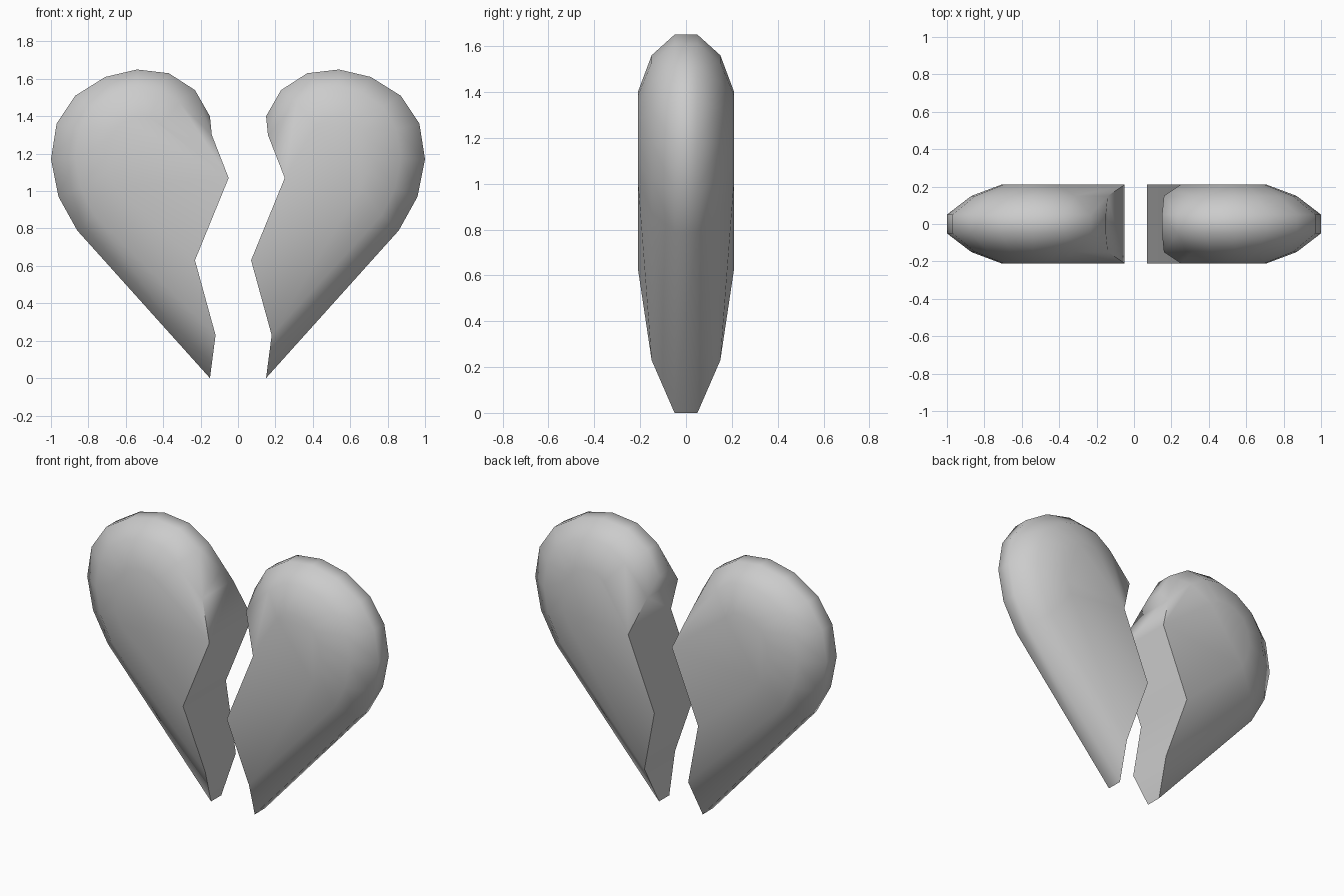
import bpy, bmesh, math

if "Cube" in bpy.data.objects:
    bpy.data.objects.remove(bpy.data.objects["Cube"])

# Outer lobe outline of the left half (x, z), from lower side round to the inner top
LOBE = [(-.86, .79), (-.96, .97), (-1.0, 1.17), (-.97, 1.36), (-.87, 1.51),
        (-.71, 1.61), (-.54, 1.65), (-.37, 1.63), (-.23, 1.54)]
CENTRE = (-.53, 1.20)
GAP = .15

# Each ring from rim to face: half depth, x scale, z scale, crack bottom, crack top
RINGS = [(.05, 1.0, 1.0, (0, 0), (0, 1.40)),
         (.15, .723, .80, (.03, .23), (.01, 1.30)),
         (.21, .383, .444, (-.08, .63), (.10, 1.07))]


def heart_half(name, side):
    """side = -1 for the left half, 1 for the right half."""
    bm = bmesh.new()

    def ring(y, sx, sz, low, high):
        pts = [(low[0] + side * GAP, low[1])]
        for x, z in LOBE:
            pts.append((-side * (CENTRE[0] + (x - CENTRE[0]) * sx),
                        CENTRE[1] + (z - CENTRE[1]) * sz))
        pts.append((high[0] + side * GAP, high[1]))
        return [bm.verts.new((x, y, z)) for x, z in pts]

    def strip(a, b):
        for i in range(len(a) - 1):
            bm.faces.new((a[i], a[i + 1], b[i + 1], b[i]))

    # Front and back domes
    sheets = []
    for s in (-1, 1):
        rings = [ring(s * r[0], *r[1:]) for r in RINGS]
        strip(rings[0], rings[1])
        strip(rings[1], rings[2])
        bm.faces.new(rings[2])
        sheets.append(rings)

    # Narrow rim band and the zigzag crack wall
    front, back = sheets
    strip(front[0], back[0])
    crack = [[r[0] for r in s] + [r[-1] for r in reversed(s)] for s in sheets]
    strip(*crack)

    bmesh.ops.recalc_face_normals(bm, faces=bm.faces)
    mesh = bpy.data.meshes.new(name)
    bm.to_mesh(mesh)
    bm.free()
    obj = bpy.data.objects.new(name, mesh)
    bpy.context.collection.objects.link(obj)
    bpy.ops.object.select_all(action='DESELECT')
    obj.select_set(True)
    bpy.context.view_layer.objects.active = obj
    bpy.ops.object.shade_smooth_by_angle(angle=math.radians(62))
    return obj


heart_half("left_heart_half", -1)
heart_half("right_heart_half", 1)
